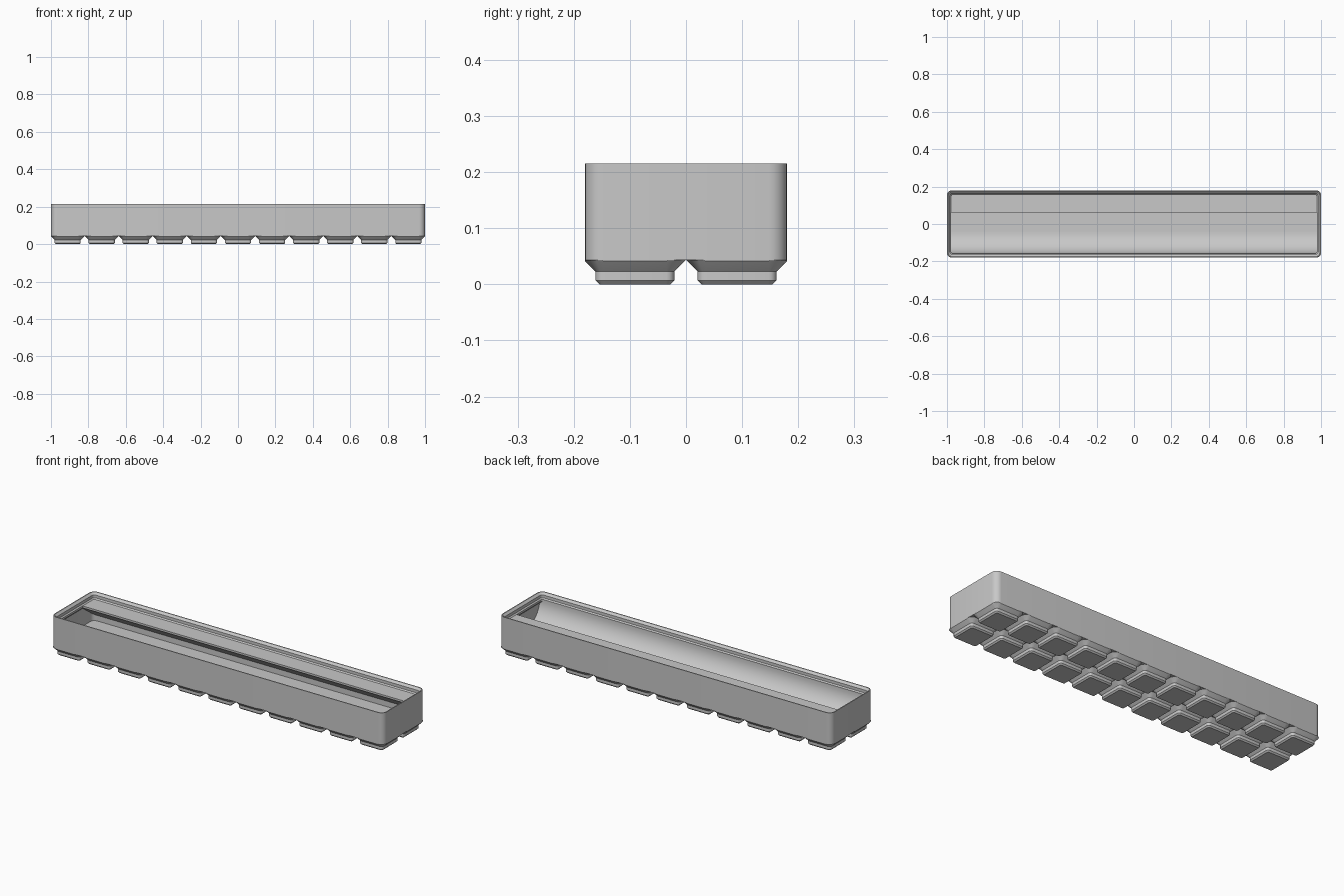
import bpy, bmesh
from math import sin, cos, pi, radians

cube = bpy.data.objects.get("Cube")
if cube:
    bpy.data.objects.remove(cube, do_unlink=True)

MM = 2 / 230.5                      # dimensions below are in millimetres
HX, HY = 115.25, 20.75              # half size of the tray
PITCH, NX, NY = 21, 11, 2           # foot grid
WALL, LIP = 0.95, 2.6
FLOOR, CAVITY_TOP, RIM = 7, 21, 24.8

grey = bpy.data.materials.new("plain grey")
grey.use_nodes = True
colour = (0.58, 0.58, 0.58, 1)
grey.diffuse_color = colour
grey.node_tree.nodes["Principled BSDF"].inputs["Base Color"].default_value = colour


def finish(bm, name):
    bmesh.ops.recalc_face_normals(bm, faces=bm.faces)
    bmesh.ops.scale(bm, vec=(MM, MM, MM), verts=bm.verts)
    mesh = bpy.data.meshes.new(name)
    bm.to_mesh(mesh)
    bm.free()
    obj = bpy.data.objects.new(name, mesh)
    mesh.materials.append(grey)
    bpy.context.collection.objects.link(obj)
    bpy.ops.object.select_all(action='DESELECT')
    obj.select_set(True)
    bpy.context.view_layer.objects.active = obj
    bpy.ops.object.shade_smooth_by_angle(angle=radians(28))
    return obj


def rounded_loop(bm, cx, cy, hx, hy, r, z, steps=6):
    """Rounded rectangle, kept inside the tray outline."""
    verts = []
    for q, (sx, sy) in enumerate(((1, 1), (-1, 1), (-1, -1), (1, -1))):
        for i in range(steps + 1):
            a = (q + i / steps) * pi / 2
            x = cx + sx * (hx - r) + r * cos(a)
            y = cy + sy * (hy - r) + r * sin(a)
            verts.append(bm.verts.new((max(-HX, min(HX, x)), max(-HY, min(HY, y)), z)))
    return verts


def loft(bm, loops):
    """Skin a stack of loops and cap both ends."""
    n = len(loops[0])
    for a, b in zip(loops, loops[1:]):
        for i in range(n):
            j = (i + 1) % n
            bm.faces.new((a[i], a[j], b[j], b[i]))
    bm.faces.new(loops[0])
    bm.faces.new(loops[-1])


def extrude_x(name, profile, half):
    """Solid bar with a (y, z) cross-section."""
    bm = bmesh.new()
    loft(bm, [[bm.verts.new((x, y, z)) for y, z in profile] for x in (-half, half)])
    return finish(bm, name)


# Tray shell: outer wall, stepped stacking lip, undercut, cavity and floor (inset, z)
section = [(0, 5), (0, RIM), (0.6, RIM), (1.9, 23.5), (1.9, 21.7), (LIP, CAVITY_TOP),
           (LIP, 19.8), (WALL, 18.15), (WALL, FLOOR)]
bm = bmesh.new()
loft(bm, [rounded_loop(bm, 0, 0, HX - i, HY - i, 3.75 - i, z) for i, z in section])
finish(bm, "tray_shell")

# Grid of chamfered feet (half width, corner radius, z)
foot = [(7.3, 0.8, 0), (8.1, 1.6, 0.8), (8.1, 1.6, 2.6), (10.25, 3.75, 4.75), (10.5, 3.75, 5)]
bm = bmesh.new()
for ix in range(NX):
    for iy in range(NY):
        cx, cy = (ix - (NX - 1) / 2) * PITCH, (iy - (NY - 1) / 2) * PITCH
        loft(bm, [rounded_loop(bm, cx, cy, h, h, r, z, 4) for h, r, z in foot])
finish(bm, "feet")

# Curved scoop along the front wall
radius, front = 13.4, -(HY - LIP)
arc = [(front + radius * (1 - cos(t)), FLOOR + radius * (1 - sin(t)))
       for t in (k * pi / 32 for k in range(17))]
extrude_x("front_scoop", [(front - 0.35, 6), (front - 0.35, FLOOR + radius)] + arc
          + [(front + radius, 6)], HX - WALL)

# Label shelf along the back wall with a sloping underside
extrude_x("label_shelf", [(19.6, CAVITY_TOP), (7, CAVITY_TOP), (7, 19.8), (19.6, 10.6)], HX - 1.25)
